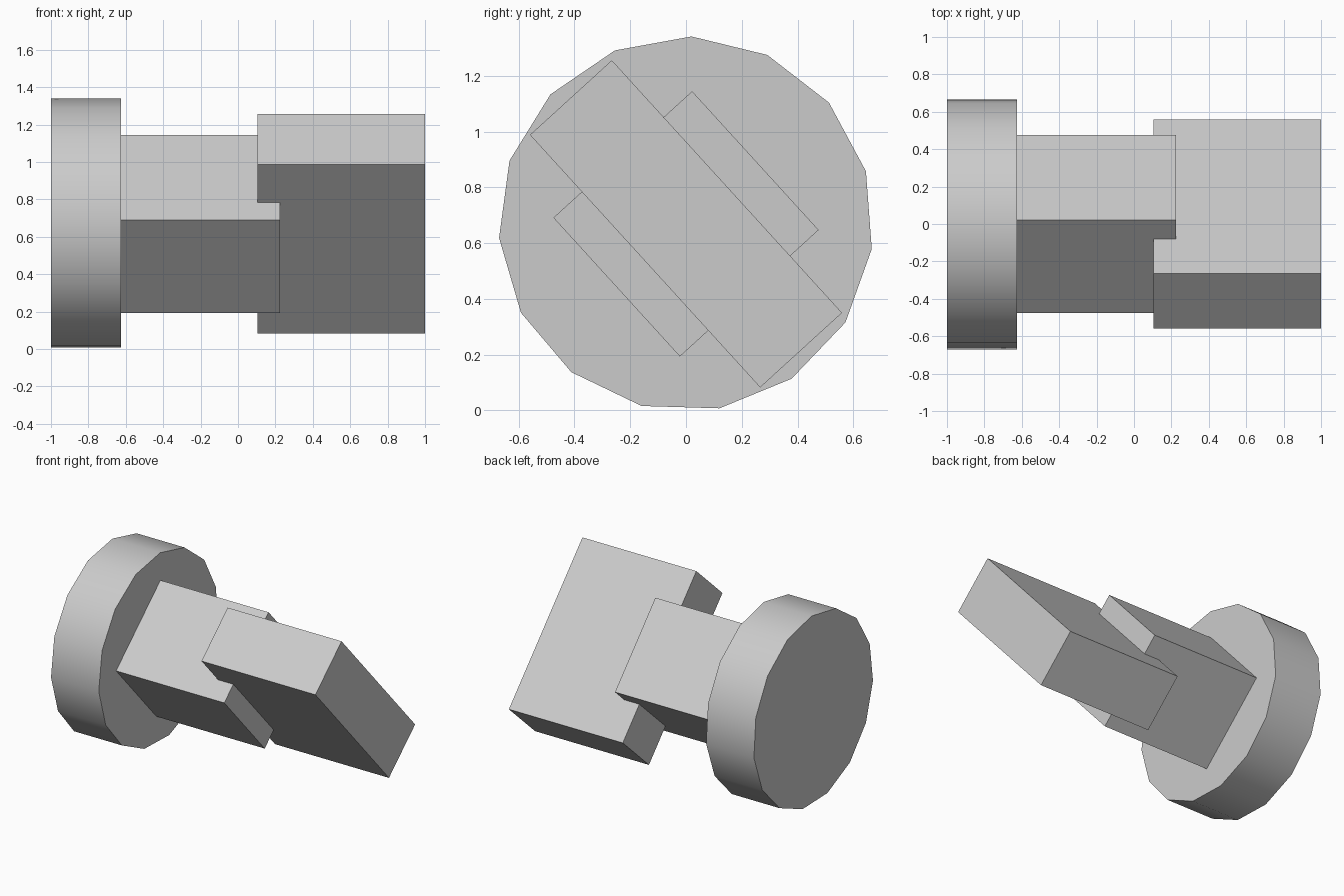
import bpy
import bmesh
from math import cos, sin, radians, tau

cube = bpy.data.objects.get("Cube")
if cube:
    bpy.data.objects.remove(cube, do_unlink=True)

AXIS_Z = 0.669            # height of the shared centre line
TILT = radians(-47.65)    # roll of the block and blade about that line

grey = bpy.data.materials.new("plain grey")
grey.use_nodes = True
grey.diffuse_color = (0.6, 0.6, 0.6, 1)
grey.node_tree.nodes["Principled BSDF"].inputs["Base Color"].default_value = grey.diffuse_color


def prism(name, outline, x0, x1):
    """Extrude a y-z outline along x."""
    bm = bmesh.new()
    face = bm.faces.new([bm.verts.new((x0, y, z)) for y, z in outline])
    extruded = bmesh.ops.extrude_face_region(bm, geom=[face], use_keep_orig=True)
    moved = [g for g in extruded["geom"] if isinstance(g, bmesh.types.BMVert)]
    bmesh.ops.translate(bm, verts=moved, vec=(x1 - x0, 0, 0))
    bmesh.ops.recalc_face_normals(bm, faces=bm.faces[:])
    mesh = bpy.data.meshes.new(name)
    bm.to_mesh(mesh)
    bm.free()
    mesh.materials.append(grey)
    obj = bpy.data.objects.new(name, mesh)
    obj.location.z = AXIS_Z
    bpy.context.collection.objects.link(obj)
    return obj


def tilted_rectangle(width, thickness):
    corners = [(-1, -1), (1, -1), (1, 1), (-1, 1)]
    points = [(sy * width / 2, sz * thickness / 2) for sy, sz in corners]
    return [(y * cos(TILT) - z * sin(TILT), y * sin(TILT) + z * cos(TILT))
            for y, z in points]


def polygon(sides, radius, start):
    angles = [start + tau * i / sides for i in range(sides)]
    return [(radius * cos(a), radius * sin(a)) for a in angles]


# Round end disc with a smooth rim
disc = prism("end_disc", polygon(15, 0.672, radians(88.3)), -1, -0.625)
bpy.ops.object.select_all(action="DESELECT")
disc.select_set(True)
bpy.context.view_layer.objects.active = disc
bpy.ops.object.shade_smooth_by_angle(angle=radians(35))

# Square block joining the disc to the blade
prism("square_neck", tilted_rectangle(0.673, 0.673), -0.625, 0.225)

# Wide flat blade set into the block
prism("flat_blade", tilted_rectangle(1.225, 0.397), 0.105, 1)
